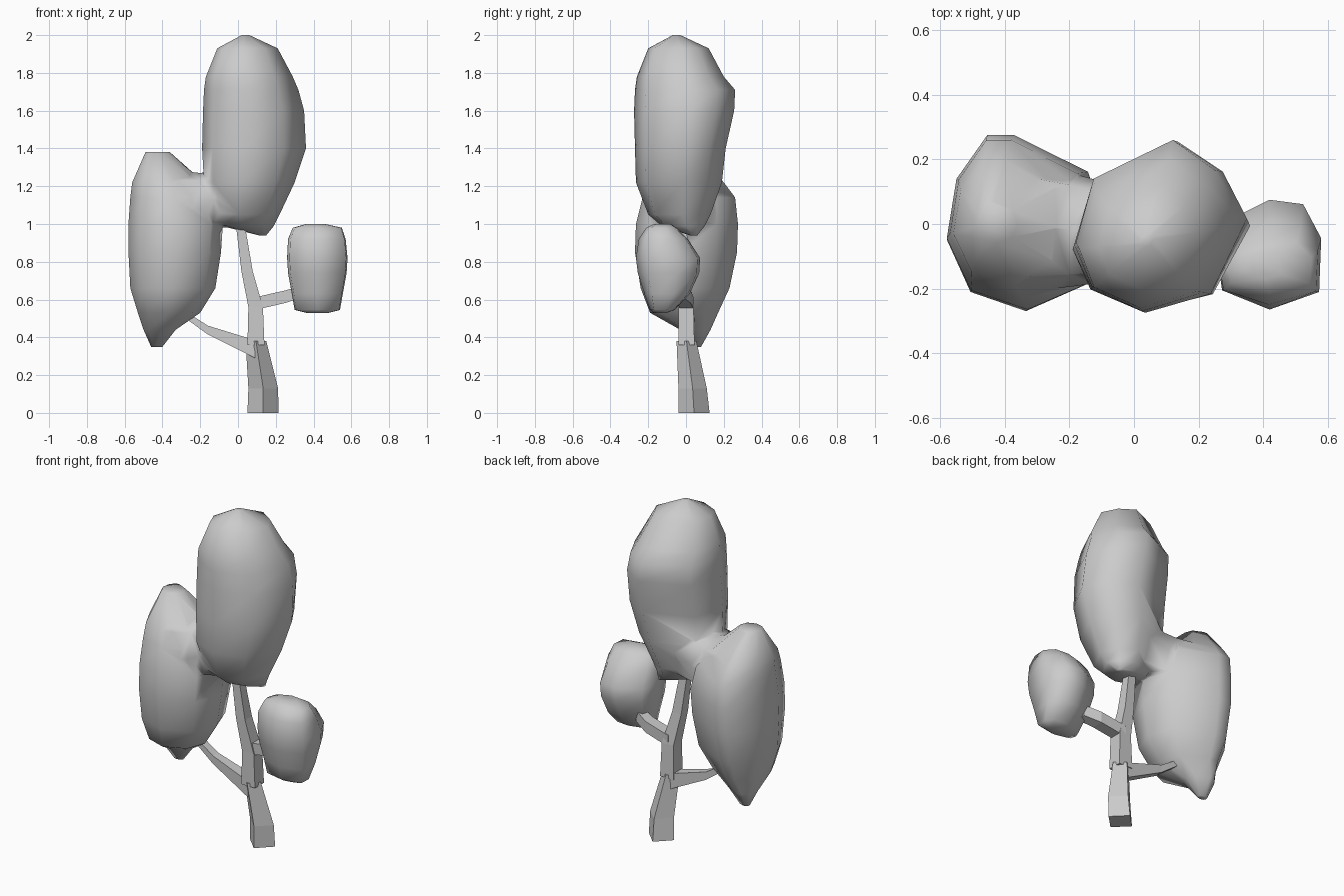
import bpy, bmesh, math

# Unit outlines that each ring is stretched from (-1..1 in both directions)
OCTAGON = [(1, 0), (.78, .78), (0, 1), (-.78, .78), (-1, 0), (-.78, -.78), (0, -1), (.78, -.78)]
DIAMOND = [(1, 0), (0, 1), (-1, 0), (0, -1)]
SQUARE = [(1, 1), (-1, 1), (-1, -1), (1, -1)]
CROWN = [(1, .1), (.72, .65), (.2, 1), (-.78, .55), (-1, -.2), (-.8, -.72), (-.18, -1), (.58, -.78)]
LEFT = [(1, -.1), (.75, .58), (-.16, 1), (-.5, 1), (-.88, .5), (-1, -.18), (-.7, -.78), (0, -1), (.75, -.7)]
RIGHT = [(1, .3), (.65, .92), (0, 1), (-.85, .6), (-1, -.1), (-.92, -.65), (0, -1), (.96, -.68)]


def loft(name, rings, outline=OCTAGON, axis="z", smooth=True):
    """Skin rings given as (position along axis, a min, a max, b min, b max)."""
    bm = bmesh.new()
    loops = []
    for t, a0, a1, b0, b1 in rings:
        ring = []
        for u, v in outline:
            a = (a0 + a1) / 2 + (a1 - a0) / 2 * u
            b = (b0 + b1) / 2 + (b1 - b0) / 2 * v
            ring.append(bm.verts.new((a, b, t) if axis == "z" else (t, a, b)))
        loops.append(ring)
    n = len(outline)
    for r, q in zip(loops, loops[1:]):
        for k in range(n):
            j = (k + 1) % n
            bm.faces.new((r[k], r[j], q[j], q[k]))
    bm.faces.new(loops[0])
    bm.faces.new(loops[-1])
    bmesh.ops.recalc_face_normals(bm, faces=bm.faces)
    for f in bm.faces:
        f.smooth = smooth
    mesh = bpy.data.meshes.new(name)
    bm.to_mesh(mesh)
    bm.free()
    ob = bpy.data.objects.new(name, mesh)
    bpy.context.collection.objects.link(ob)
    return ob


def merge(target, other):
    """Union another solid into the target and remove it."""
    mod = target.modifiers.new("union", "BOOLEAN")
    mod.operation = "UNION"
    mod.solver = "EXACT"
    mod.object = other
    bpy.context.view_layer.objects.active = target
    bpy.ops.object.modifier_apply(modifier=mod.name)
    bpy.data.objects.remove(other)


# Tall crown
crown = loft("crown_foliage", [
    (0.94, 0.11, 0.15, 0.02, 0.06),
    (0.99, -0.09, 0.19, -0.13, 0.10),
    (1.05, -0.14, 0.22, -0.20, 0.13),
    (1.22, -0.18, 0.30, -0.265, 0.19),
    (1.40, -0.19, 0.36, -0.27, 0.21),
    (1.60, -0.185, 0.35, -0.275, 0.255),
    (1.71, -0.18, 0.32, -0.27, 0.26),
    (1.78, -0.17, 0.29, -0.26, 0.20),
    (1.93, -0.11, 0.21, -0.20, 0.12),
    (2.00, 0.02, 0.06, -0.07, -0.03)], CROWN)

# Left clump, drooping to a point
left = loft("left_foliage", [
    (0.35, -0.46, -0.40, 0.04, 0.08),
    (0.44, -0.50, -0.33, -0.03, 0.13),
    (0.53, -0.53, -0.20, -0.19, 0.17),
    (0.66, -0.57, -0.12, -0.24, 0.23),
    (0.85, -0.58, -0.09, -0.27, 0.27),
    (1.00, -0.58, -0.08, -0.265, 0.275),
    (1.14, -0.57, -0.12, -0.23, 0.26),
    (1.22, -0.56, -0.18, -0.19, 0.20),
    (1.38, -0.49, -0.36, -0.06, 0.07)], LEFT)

# Neck of foliage joining the two clumps
neck = loft("foliage_neck", [
    (-0.38, -0.21, 0.20, 0.80, 1.29),
    (-0.20, -0.195, 0.16, 0.93, 1.27),
    (-0.13, -0.185, 0.14, 0.975, 1.28),
    (0.02, -0.17, 0.12, 0.99, 1.35)], axis="x")
merge(crown, left)
merge(crown, neck)
for p in crown.data.polygons:
    p.use_smooth = True

# Small right clump
loft("right_foliage", [
    (0.53, 0.36, 0.48, -0.17, -0.10),
    (0.545, 0.30, 0.54, -0.19, -0.06),
    (0.63, 0.285, 0.555, -0.22, 0.02),
    (0.74, 0.265, 0.575, -0.255, 0.07),
    (0.82, 0.26, 0.58, -0.265, 0.075),
    (0.92, 0.265, 0.57, -0.25, 0.01),
    (0.98, 0.29, 0.55, -0.21, -0.05),
    (1.00, 0.36, 0.46, -0.17, -0.08)], RIGHT)

# Bent trunk: diamond foot, square upper stem
loft("trunk_foot", [
    (0.00, 0.05, 0.215, -0.04, 0.125),
    (0.13, 0.055, 0.212, -0.04, 0.11),
    (0.38, 0.04, 0.15, -0.05, 0.055)], DIAMOND, smooth=False)
loft("trunk_stem", [
    (0.36, 0.05, 0.14, -0.04, 0.045),
    (0.56, 0.055, 0.132, -0.04, 0.04),
    (0.75, 0.018, 0.078, -0.045, 0.02),
    (1.03, -0.015, 0.03, -0.045, 0.0)], SQUARE, smooth=False)

# Branches reaching the side clumps
loft("left_branch", [
    (0.09, -0.035, 0.04, 0.29, 0.385),
    (-0.16, -0.01, 0.04, 0.415, 0.462),
    (-0.29, 0.0, 0.045, 0.51, 0.545)], SQUARE, axis="x", smooth=False)
loft("right_branch", [
    (0.09, -0.03, 0.04, 0.545, 0.612),
    (0.25, -0.045, 0.025, 0.582, 0.648),
    (0.34, -0.075, -0.015, 0.61, 0.675)], SQUARE, axis="x", smooth=False)
